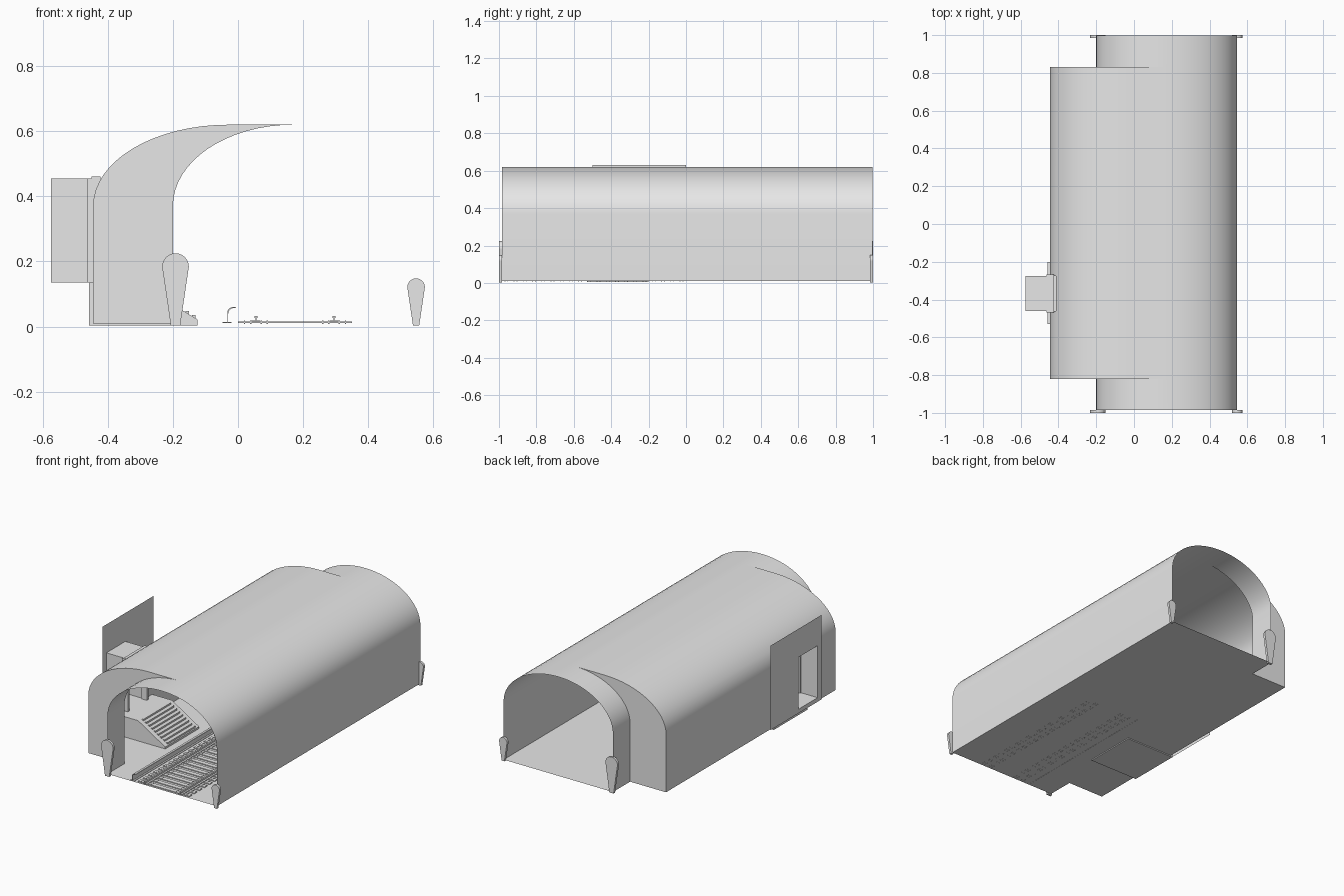
import bpy, bmesh, math

if "Cube" in bpy.data.objects:
    bpy.data.objects.remove(bpy.data.objects["Cube"])

grey = bpy.data.materials.new("pale grey")
grey.use_nodes = True
tone = (0.8, 0.8, 0.8, 1)
grey.diffuse_color = tone
grey.node_tree.nodes["Principled BSDF"].inputs["Base Color"].default_value = tone


def finish(name, bm, smooth=False):
    bmesh.ops.remove_doubles(bm, verts=bm.verts, dist=0.00005)
    mesh = bpy.data.meshes.new(name)
    bm.to_mesh(mesh)
    bm.free()
    mesh.materials.append(grey)
    obj = bpy.data.objects.new(name, mesh)
    bpy.context.collection.objects.link(obj)
    if smooth:
        bpy.ops.object.select_all(action="DESELECT")
        obj.select_set(True)
        bpy.context.view_layer.objects.active = obj
        bpy.ops.object.shade_smooth_by_angle(angle=math.radians(35))
    return obj


def face(bm, pts):
    bm.faces.new([bm.verts.new(p) for p in pts])


def add_sheet(bm, profile, ys, skip=None):
    """Sweep an (x, z) profile through the y stations, leaving out skipped cells."""
    for (x0, z0), (x1, z1) in zip(profile, profile[1:]):
        for a, b in zip(ys, ys[1:]):
            if skip and skip((z0 + z1) / 2, (a + b) / 2):
                continue
            face(bm, [(x0, a, z0), (x1, a, z1), (x1, b, z1), (x0, b, z0)])


def add_solid(bm, profile, y0, y1):
    """Closed prism from an (x, z) outline."""
    face(bm, [(x, y0, z) for x, z in profile])
    face(bm, [(x, y1, z) for x, z in reversed(profile)])
    for (x0, z0), (x1, z1) in zip(profile, profile[1:] + profile[:1]):
        face(bm, [(x0, y0, z0), (x0, y1, z0), (x1, y1, z1), (x1, y0, z1)])


def add_box(bm, x0, x1, y0, y1, z0, z1):
    add_solid(bm, [(x0, z0), (x1, z0), (x1, z1), (x0, z1)], y0, y1)


# Shared dimensions
FLOOR, SPRING, TOP = 0.01, 0.37, 0.62
FRONT, BACK = -0.985, 0.997
BAY_FRONT, BAY_BACK = -0.82, 0.83
CROWN, RIGHT, LEFT, BAY = 0.17, 0.545, -0.2, -0.445
DOOR_Y, DOOR_Z = (-0.46, -0.275), (0.135, 0.455)
STEPS = 16


def arch(x_wall, x_top):
    """Wall foot, then a quarter ellipse up to the crown."""
    pts = [(x_wall, FLOOR)]
    for i in range(STEPS + 1):
        t = i / STEPS * math.pi / 2
        pts.append((x_top + (x_wall - x_top) * math.cos(t),
                    SPRING + (TOP - SPRING) * math.sin(t)))
    return pts


def in_door(z, y):
    return DOOR_Y[0] < y < DOOR_Y[1] and DOOR_Z[0] < z < DOOR_Z[1]


left_arch = arch(LEFT, CROWN)
right_arch = arch(RIGHT, CROWN)[::-1]
bay_arch = arch(BAY, -0.03)

# Barrel vault, with its left side only near the two ends
bm = bmesh.new()
add_sheet(bm, right_arch, [FRONT, BAY_FRONT, BAY_BACK, BACK])
add_sheet(bm, left_arch, [FRONT, BAY_FRONT])
add_sheet(bm, left_arch, [BAY_BACK, BACK])
finish("vault", bm, True)

# Side bay roof and wall with the doorway left open
bay_profile = bay_arch[:1] + [(BAY, DOOR_Z[0])] + bay_arch[1:] + [(CROWN, TOP)]
bm = bmesh.new()
add_sheet(bm, bay_profile, [BAY_FRONT, *DOOR_Y, BAY_BACK], in_door)
finish("bay_roof", bm, True)

# Crescent end walls of the bay
outer = bay_arch + [(CROWN, TOP)]
inner = left_arch + [(CROWN, TOP)]
for name, y in (("bay_front_wall", BAY_FRONT), ("bay_back_wall", BAY_BACK)):
    bm = bmesh.new()
    for i in range(len(outer) - 1):
        ring = [outer[i], inner[i], inner[i + 1], outer[i + 1]]
        if ring[1] == ring[2]:
            ring.pop(2)
        if y > 0:
            ring.reverse()
        face(bm, [(x, y, z) for x, z in ring])
    finish(name, bm)

# Floor
bm = bmesh.new()
add_sheet(bm, [(LEFT, FLOOR), (RIGHT, FLOOR)], [FRONT, BAY_FRONT, BAY_BACK, BACK])
add_sheet(bm, [(BAY, FLOOR), (LEFT, FLOOR)], [BAY_FRONT, BAY_BACK])
finish("floor", bm)

# Outer wall plate and the passage through to the bay
OUT = -0.575
bm = bmesh.new()
add_sheet(bm, [(OUT, 0.11), (OUT, DOOR_Z[0]), (OUT, DOOR_Z[1]), (OUT, 0.63)],
          [-0.5, *DOOR_Y, 0], in_door)
finish("outer_plate", bm)
bm = bmesh.new()
for z in DOOR_Z:
    add_sheet(bm, [(OUT, z), (-0.44, z)], DOOR_Y)
for y in DOOR_Y:
    face(bm, [(OUT, y, DOOR_Z[0]), (-0.44, y, DOOR_Z[0]),
              (-0.44, y, DOOR_Z[1]), (OUT, y, DOOR_Z[1])])
finish("passage", bm)

# Door frame
bm = bmesh.new()
for y in DOOR_Y:
    add_box(bm, -0.462, -0.423, y - 0.008, y + 0.008, *DOOR_Z)
add_box(bm, -0.45, -0.423, DOOR_Y[0] - 0.008, DOOR_Y[1] + 0.008, DOOR_Z[1] - 0.006, DOOR_Z[1] + 0.006)
finish("door_frame", bm)

# Landing with a sloping ramp
P0, P1 = -0.53, -0.2
ramp_top, ramp_foot = (-0.31, DOOR_Z[0]), (-0.125, 0.022)
bm = bmesh.new()
add_solid(bm, [(-0.458, 0.004), (-0.125, 0.004), ramp_foot, ramp_top, (-0.458, DOOR_Z[0])], P0, P1)
finish("landing", bm)
bm = bmesh.new()
for i in range(9):
    t = (i + 0.5) / 9
    x = ramp_top[0] + (ramp_foot[0] - ramp_top[0]) * t
    z = ramp_top[1] + (ramp_foot[1] - ramp_top[1]) * t
    add_box(bm, x - 0.006, x + 0.005, P0 + 0.03, P1 - 0.03, z - 0.004, z + 0.007)
finish("ramp_slats", bm)

# Track: sleepers, bolts and rails
TRACK_END, TIES = 0.0, 20
RAILS = (0.055, 0.295)
pitch = (TRACK_END - FRONT) / TIES
ties, bolts, rails = bmesh.new(), bmesh.new(), bmesh.new()
for i in range(TIES):
    y = FRONT + pitch * (i + 0.5)
    add_box(ties, 0, 0.35, y - 0.014, y + 0.014, FLOOR + 0.001, 0.016)
    for x in RAILS:
        for dx in (-0.035, -0.016, 0.016, 0.035):
            for dy in (-0.008, 0.008):
                add_box(bolts, x + dx - 0.002, x + dx + 0.002,
                        y + dy - 0.002, y + dy + 0.002, 0.008, 0.019)
for x in RAILS:
    add_box(rails, x - 0.013, x + 0.013, FRONT, TRACK_END, 0.016, 0.019)
    add_box(rails, x - 0.002, x + 0.002, FRONT, TRACK_END, 0.019, 0.026)
    add_box(rails, x - 0.005, x + 0.005, FRONT, TRACK_END, 0.026, 0.032)
finish("sleepers", ties)
finish("bolts", bolts)
finish("rails", rails)

# Hooked guard rail beside the track
guard = [(-0.033, 0.012)]
for i in range(7):
    t = i / 6 * math.pi / 2
    guard.append((-0.015 - 0.018 * math.cos(t), 0.042 + 0.018 * math.sin(t)))
guard.append((-0.008, 0.06))
guard += [(x + 0.003, z - 0.003) for x, z in reversed(guard)]
bm = bmesh.new()
add_solid(bm, guard, FRONT, TRACK_END)
add_box(bm, -0.047, -0.02, FRONT, TRACK_END, 0.0105, 0.014)
finish("guard_rail", bm)


# Tapered corner posts with rounded heads
def post(name, x, y, half, height):
    outline = [(x - half * 0.35, 0.003), (x + half * 0.35, 0.003)]
    for i in range(13):
        t = i / 12 * math.pi
        outline.append((x + half * math.cos(t), height - half * (1 - math.sin(t))))
    bm = bmesh.new()
    add_solid(bm, outline, y, y + 0.015)
    finish(name, bm)


for end, y in (("front", -1.0), ("back", 0.985)):
    post(end + "_large_post", -0.192, y, 0.041, 0.225)
    post(end + "_small_post", 0.547, y, 0.027, 0.148)
